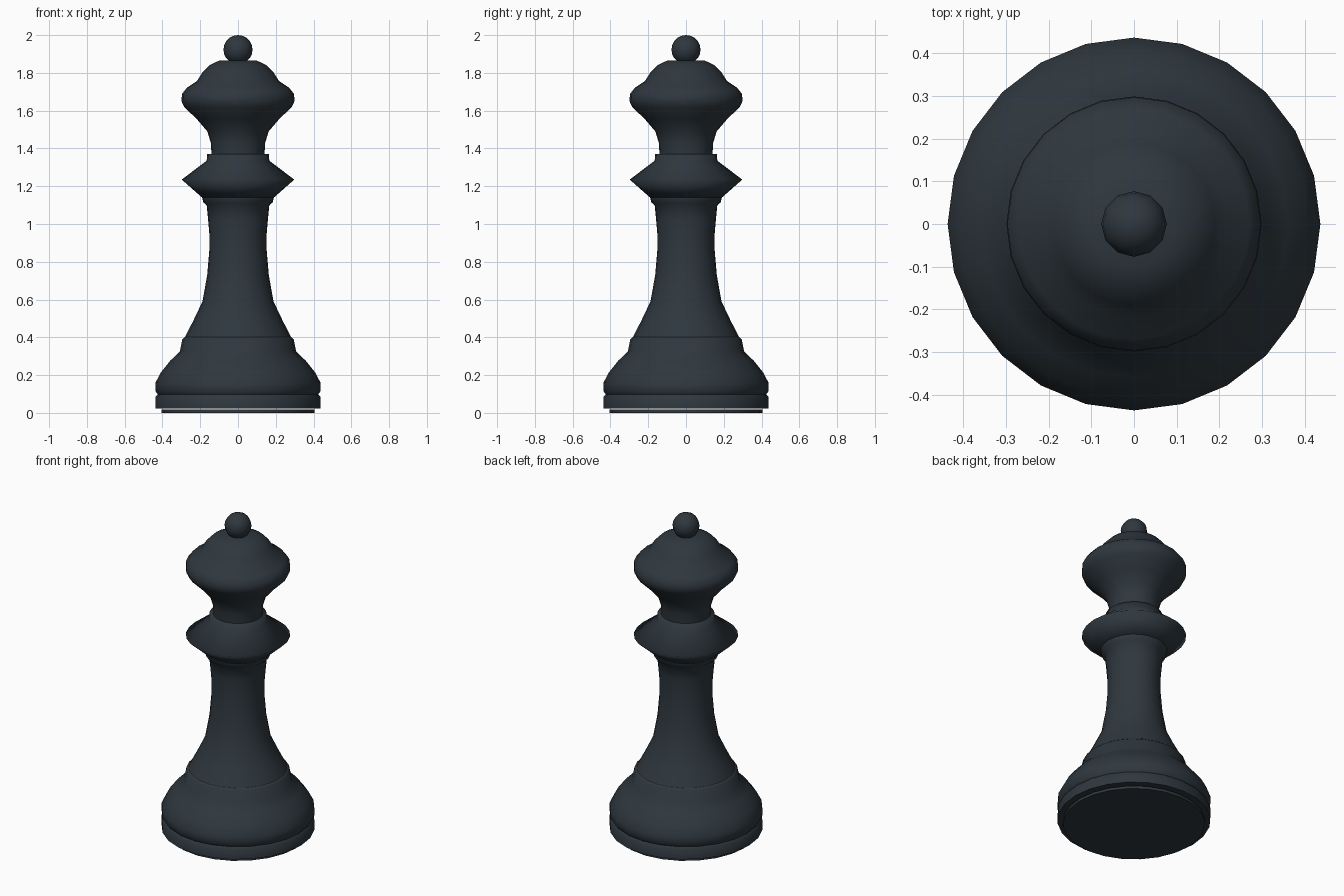
import bpy, bmesh, math

if "Cube" in bpy.data.objects:
    bpy.data.objects.remove(bpy.data.objects["Cube"])

slate = bpy.data.materials.new("dark slate")
slate.diffuse_color = (0.028, 0.039, 0.049, 1)
slate.use_nodes = True
slate.node_tree.nodes["Principled BSDF"].inputs["Base Color"].default_value = slate.diffuse_color


def finish(obj, angle):
    obj.data.materials.append(slate)
    bpy.ops.object.select_all(action='DESELECT')
    obj.select_set(True)
    bpy.context.view_layer.objects.active = obj
    bpy.ops.object.shade_smooth_by_angle(angle=math.radians(angle))


def lathe(name, profile, angle=50, sides=24):
    """Turn a bottom-to-top (radius, height) profile and cap both ends."""
    bm = bmesh.new()
    rings = []
    for r, z in profile:
        rings.append([bm.verts.new((r * math.cos(2 * math.pi * i / sides),
                                    r * math.sin(2 * math.pi * i / sides), z))
                      for i in range(sides)])
    for low, high in zip(rings, rings[1:]):
        for i in range(sides):
            j = (i + 1) % sides
            bm.faces.new((low[i], low[j], high[j], high[i]))
    bm.faces.new(rings[0][::-1])
    bm.faces.new(rings[-1])
    mesh = bpy.data.meshes.new(name)
    bm.to_mesh(mesh)
    bm.free()
    obj = bpy.data.objects.new(name, mesh)
    bpy.context.collection.objects.link(obj)
    finish(obj, angle)
    return obj


# Thin pad under the foot
lathe("felt_pad", [(0.405, 0.0), (0.405, 0.017)])

# Wide foot with a groove and a domed shoulder
lathe("base", [(0.437, 0.024), (0.437, 0.085), (0.425, 0.098), (0.437, 0.115),
               (0.437, 0.16), (0.408, 0.215), (0.36, 0.275), (0.308, 0.325),
               (0.295, 0.39), (0.28, 0.402)])

# Tapering stem with a small lip at the top
lathe("stem", [(0.282, 0.40), (0.238, 0.485), (0.188, 0.59), (0.163, 0.73),
               (0.152, 0.86), (0.152, 0.95), (0.158, 1.02), (0.166, 1.10),
               (0.184, 1.115), (0.19, 1.14)])

# Sharp flared collar
lathe("collar", [(0.19, 1.14), (0.298, 1.235), (0.166, 1.335), (0.163, 1.37)],
      angle=110)

# Bulbous head rising from a narrow neck
lathe("head", [(0.14, 1.365), (0.144, 1.43), (0.162, 1.49), (0.218, 1.555),
               (0.285, 1.62), (0.299, 1.65), (0.297, 1.688), (0.27, 1.722),
               (0.217, 1.757), (0.19, 1.80), (0.152, 1.84), (0.10, 1.865)])

# Ball finial
bpy.ops.mesh.primitive_uv_sphere_add(segments=12, ring_count=10, radius=0.077,
                                     location=(0, 0, 1.923))
finial = bpy.context.object
finial.name = "finial"
finish(finial, 60)
